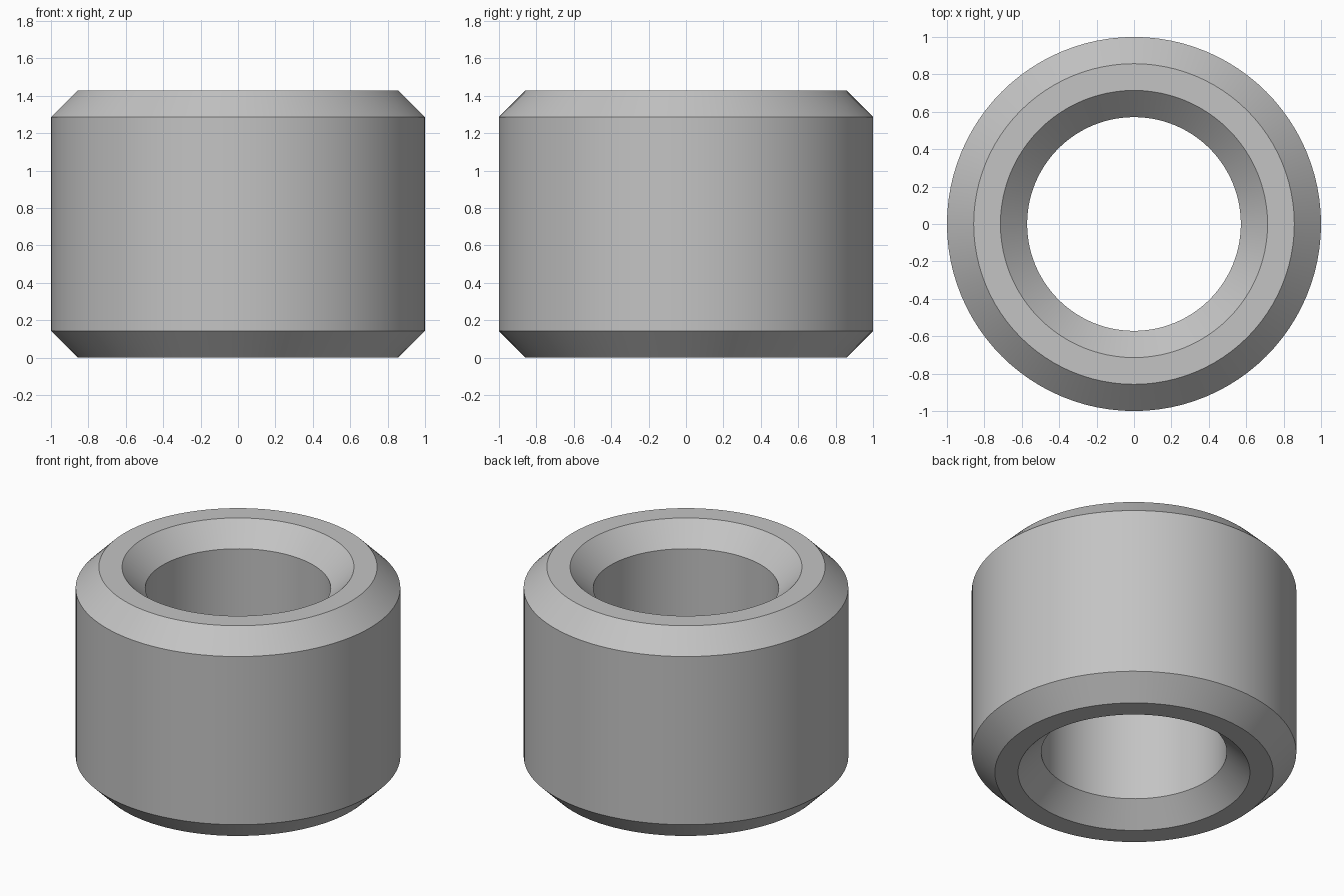
import bpy
import math

cube = bpy.data.objects.get("Cube")
if cube:
    bpy.data.objects.remove(cube, do_unlink=True)

SEGMENTS = 96
UNIT = 1 / 7              # chamfer size; every dimension is a multiple of it
HEIGHT = 10 * UNIT

# Light grey metal
metal = bpy.data.materials.new("light_grey_metal")
metal.use_nodes = True
grey = (0.55, 0.55, 0.55, 1)
metal.diffuse_color = grey
metal.node_tree.nodes["Principled BSDF"].inputs["Base Color"].default_value = grey

# Closed cross-section (radius, height): outer wall, rims and bore, all chamfered
lower = [(4, 1), (5, 0), (6, 0), (7, 1)]
section = [(r * UNIT, z * UNIT) for r, z in lower]
section += [(r, HEIGHT - z) for r, z in reversed(section)]

# Revolve the section into a ring
count = len(section)
verts, faces = [], []
for i in range(SEGMENTS):
    a = 2 * math.pi * i / SEGMENTS
    verts += [(r * math.cos(a), r * math.sin(a), z) for r, z in section]
    j = (i + 1) % SEGMENTS
    for k in range(count):
        n = (k + 1) % count
        faces.append((i * count + k, j * count + k, j * count + n, i * count + n))

mesh = bpy.data.meshes.new("bushing")
mesh.from_pydata(verts, [], faces)
mesh.materials.append(metal)
bushing = bpy.data.objects.new("bushing", mesh)
bpy.context.collection.objects.link(bushing)

# Smooth walls with crisp chamfer edges
bpy.ops.object.select_all(action="DESELECT")
bushing.select_set(True)
bpy.context.view_layer.objects.active = bushing
bpy.ops.object.shade_smooth_by_angle(angle=math.radians(30))
